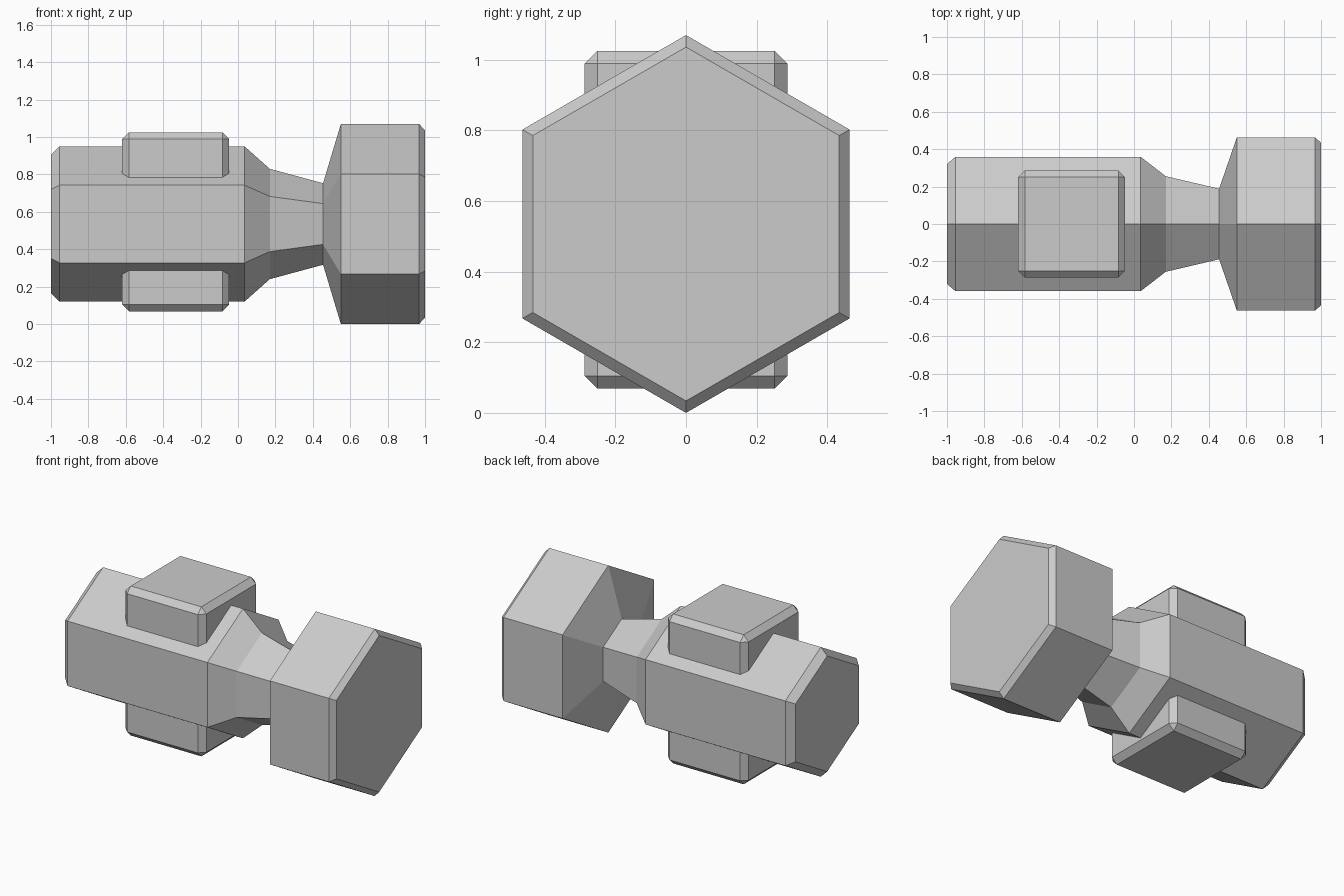
import bpy, bmesh
from math import sin, cos, pi

if "Cube" in bpy.data.objects:
    bpy.data.objects.remove(bpy.data.objects["Cube"])

CZ = 0.535  # height of the long axis

# (x, corner radius) stations along the hexagonal axis
PROFILE = [(-1, 0.37), (-0.955, 0.415), (0.035, 0.415), (0.17, 0.295),
           (0.455, 0.218), (0.55, 0.535), (0.968, 0.535), (1, 0.501)]


def add_object(name, bm):
    bmesh.ops.recalc_face_normals(bm, faces=bm.faces)
    mesh = bpy.data.meshes.new(name)
    bm.to_mesh(mesh)
    bm.free()
    obj = bpy.data.objects.new(name, mesh)
    bpy.context.collection.objects.link(obj)
    return obj


# Hexagonal body, neck and head as one lofted solid
bm = bmesh.new()
rings = [[bm.verts.new((x, r * sin(i * pi / 3), CZ + r * cos(i * pi / 3)))
          for i in range(6)] for x, r in PROFILE]
for a, b in zip(rings, rings[1:]):
    for i in range(6):
        j = (i + 1) % 6
        bm.faces.new((a[i], a[j], b[j], b[i]))
bm.faces.new(rings[0])
bm.faces.new(rings[-1])
add_object("hex_body", bm)

# Chamfered square block passing through the body
bm = bmesh.new()
bmesh.ops.create_cube(bm, size=1)
bmesh.ops.scale(bm, vec=(0.572, 0.574, 0.957), verts=bm.verts)
bmesh.ops.translate(bm, vec=(-0.334, 0, 0.547), verts=bm.verts)
block = add_object("cross_block", bm)
bevel = block.modifiers.new("chamfer", 'BEVEL')
bevel.width = 0.036
bevel.segments = 1
